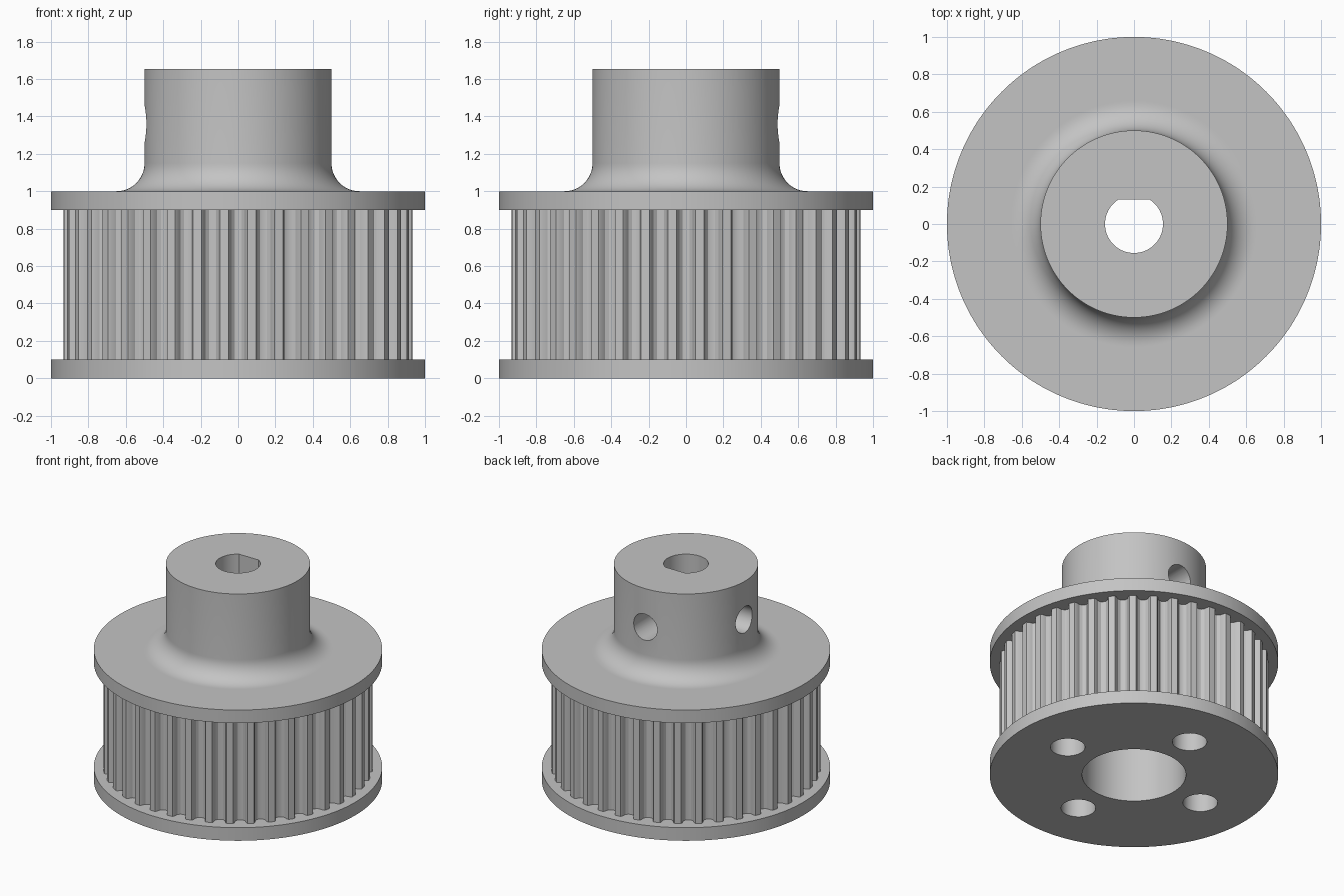
import bpy
import bmesh
from math import sin, cos, pi, radians, sqrt, asin
from mathutils import Matrix

default = bpy.data.objects.get("Cube")
if default:
    bpy.data.objects.remove(default)

GREY = (0.55, 0.55, 0.55, 1)
metal = bpy.data.materials.new("grey_metal")
metal.use_nodes = True
metal.diffuse_color = GREY
metal.node_tree.nodes["Principled BSDF"].inputs["Base Color"].default_value = GREY

TEETH = 40
# One belt groove: angle from its centre in degrees, and radius
GROOVE = [(-3.1, 0.934), (-2.6, 0.92), (-2.2, 0.89), (-1.2, 0.874), (0, 0.87),
          (1.2, 0.874), (2.2, 0.89), (2.6, 0.92), (3.1, 0.934), (4.5, 0.934)]
outline = [(radians(t * 360 / TEETH + a), r) for t in range(TEETH) for a, r in GROOVE]


def make_object(name, bm):
    bmesh.ops.recalc_face_normals(bm, faces=bm.faces)
    mesh = bpy.data.meshes.new(name)
    bm.to_mesh(mesh)
    bm.free()
    mesh.materials.append(metal)
    obj = bpy.data.objects.new(name, mesh)
    bpy.context.collection.objects.link(obj)
    return obj


def loft(name, rings):
    """Join stacked rings of (x, y, z) points into a closed solid."""
    bm = bmesh.new()
    loops = [[bm.verts.new(p) for p in ring] for ring in rings]
    for low, high in zip(loops, loops[1:]):
        for i in range(len(low)):
            j = (i + 1) % len(low)
            bm.faces.new((low[i], low[j], high[j], high[i]))
    bm.faces.new(loops[0][::-1])
    bm.faces.new(loops[-1])
    return make_object(name, bm)


def ring(z, radius=None):
    """Round ring, or the toothed outline when no radius is given."""
    return [((radius or r) * cos(a), (radius or r) * sin(a), z) for a, r in outline]


def cylinder(name, radius, depth, matrix, sides=64):
    bm = bmesh.new()
    bmesh.ops.create_cone(bm, cap_ends=True, segments=sides, radius1=radius,
                          radius2=radius, depth=depth, matrix=matrix)
    return make_object(name, bm)


# Flanges, toothed belt face, filleted hub
FILLET, HUB = 0.15, 0.5
rings = [ring(0, 1), ring(0.1, 1), ring(0.1), ring(0.9), ring(0.9, 1), ring(1, 1),
         ring(1, HUB + FILLET + 0.01)]
for i in range(13):
    a = i / 12 * pi / 2
    rings.append(ring(1 + FILLET * (1 - cos(a)), HUB + FILLET * (1 - sin(a))))
rings.append(ring(1.655, HUB))
pulley = loft("toothed_pulley", rings)

# Shaft bore with one flat side
BORE, FLAT = 0.155, 0.13
start = asin(FLAT / BORE)
arc = [pi - start + (pi + 2 * start) * i / 60 for i in range(61)]
cutters = [loft("shaft_bore", [[(BORE * cos(a), BORE * sin(a), z) for a in arc]
                               for z in (0.5, 1.8)])]

# Wide recess and four holes in the underside
cutters.append(cylinder("recess", 0.36, 1.0, Matrix.Translation((0, 0, 0.3)), 96))
for k in range(4):
    a = k * pi / 2
    cutters.append(cylinder("bolt_hole", 0.12, 1.0,
                            Matrix.Translation((0.6 * cos(a), 0.6 * sin(a), 0)), 48))

# Two set screw holes through the hub wall
for k in (1, 2):
    place = (Matrix.Rotation(k * pi / 2, 4, "Z") @ Matrix.Translation((0.35, 0, 1.36))
             @ Matrix.Rotation(pi / 2, 4, "Y"))
    cutters.append(cylinder("screw_hole", 0.1, 0.6, place, 48))

bpy.ops.object.select_all(action="DESELECT")
bpy.context.view_layer.objects.active = pulley
pulley.select_set(True)
for cutter in cutters:
    cutter.hide_render = True
    mod = pulley.modifiers.new("cut", "BOOLEAN")
    mod.operation = "DIFFERENCE"
    mod.solver = "EXACT"
    mod.object = cutter
    bpy.ops.object.modifier_apply(modifier=mod.name)
    bpy.data.objects.remove(cutter)

bpy.ops.object.shade_smooth_by_angle(angle=radians(25))
